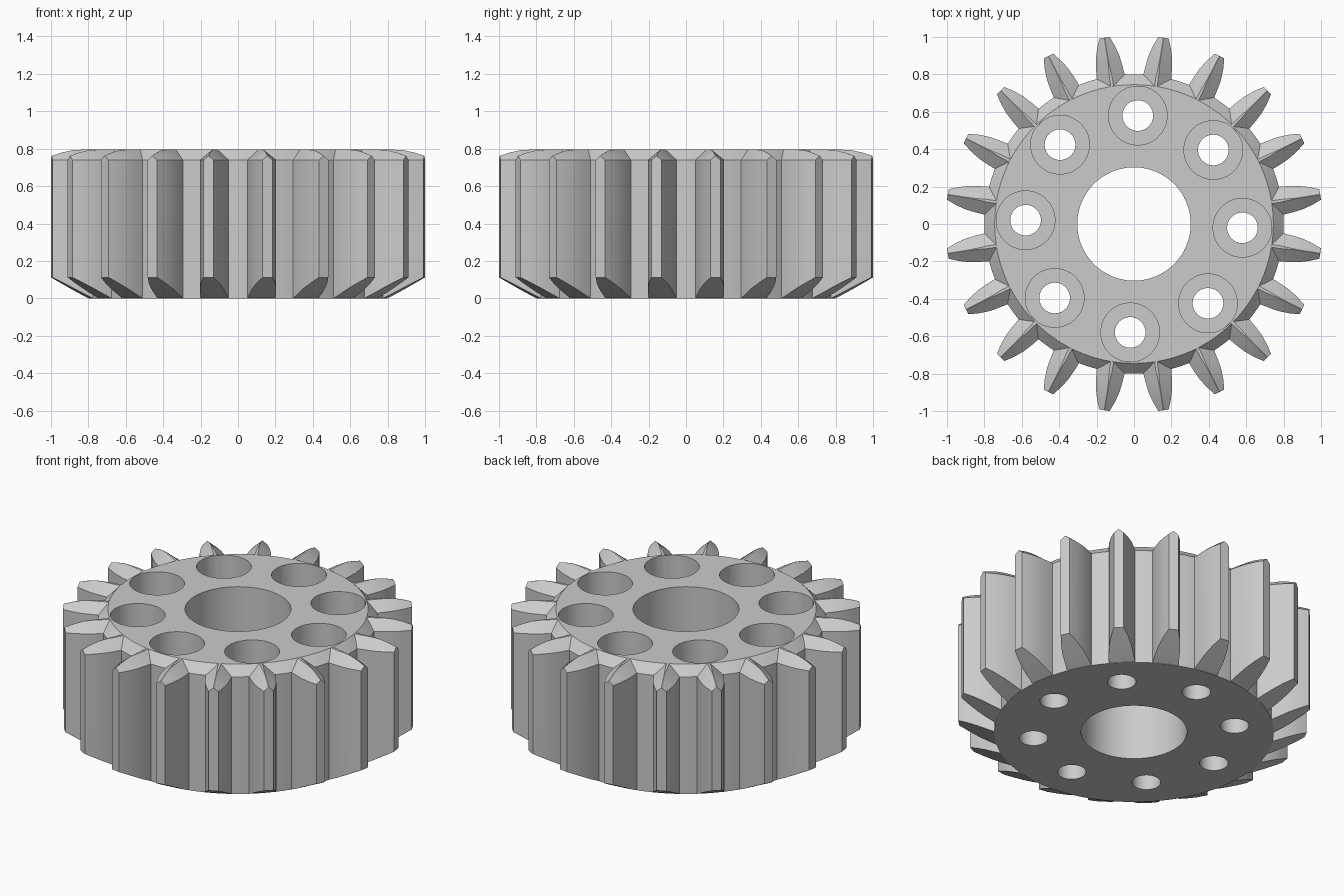
import bpy, bmesh
from math import sin, cos, pi, radians

if "Cube" in bpy.data.objects:
    bpy.data.objects.remove(bpy.data.objects["Cube"], do_unlink=True)

TEETH, HOLES = 20, 8
HEIGHT, SHOULDER = 0.795, 0.74   # top face, lower edge of the top chamfer
ROOT, TIP = 0.8, 1.008           # root and tip radius

steel = bpy.data.materials.new("plain grey")
steel.use_nodes = True
steel.diffuse_color = (0.6, 0.6, 0.6, 1)
steel.node_tree.nodes["Principled BSDF"].inputs["Base Color"].default_value = (0.6, 0.6, 0.6, 1)


def lathe(bm, profile, steps, cx=0, cy=0):
    """Revolve a closed (radius, z) profile; radius 0 makes a pole."""
    rings = []
    for r, z in profile:
        if r == 0:
            rings.append([bm.verts.new((cx, cy, z))] * steps)
        else:
            rings.append([bm.verts.new((cx + r * cos(2 * pi * i / steps),
                                        cy + r * sin(2 * pi * i / steps), z)) for i in range(steps)])
    for a, b in zip(rings, rings[1:] + rings[:1]):
        for i in range(steps):
            j = (i + 1) % steps
            corners = list(dict.fromkeys((a[i], a[j], b[j], b[i])))
            if len(corners) > 2:
                bm.faces.new(corners)


def make_object(name, bm):
    bmesh.ops.recalc_face_normals(bm, faces=bm.faces)
    mesh = bpy.data.meshes.new(name)
    bm.to_mesh(mesh)
    bm.free()
    mesh.materials.append(steel)
    obj = bpy.data.objects.new(name, mesh)
    bpy.context.collection.objects.link(obj)
    return obj


def smooth(obj):
    bpy.ops.object.select_all(action='DESELECT')
    obj.select_set(True)
    bpy.context.view_layer.objects.active = obj
    bpy.ops.object.shade_smooth_by_angle(angle=radians(25))


# Hub disc with a central bore and chamfered upper rim
bm = bmesh.new()
lathe(bm, [(0.303, 0), (ROOT, 0), (ROOT, SHOULDER), (0.745, HEIGHT), (0.303, HEIGHT)], 120)
hub = make_object("gear_hub", bm)

# Ring of stepped bolt holes
bm = bmesh.new()
for k in range(HOLES):
    a = radians(-2) + 2 * pi * k / HOLES
    lathe(bm, [(0, -0.1), (0.082, -0.1), (0.082, 0.25), (0.157, 0.25), (0.157, 0.9), (0, 0.9)],
          48, 0.58 * cos(a), 0.58 * sin(a))
cutter = make_object("bolt_hole_cutter", bm)
cutter.hide_render = True
cut = hub.modifiers.new("bolt holes", 'BOOLEAN')
cut.operation, cut.solver, cut.object = 'DIFFERENCE', 'EXACT', cutter
bpy.context.view_layer.objects.active = hub
bpy.ops.object.modifier_apply(modifier=cut.name)
bpy.data.objects.remove(cutter, do_unlink=True)
smooth(hub)

# Teeth: curved flanks, ridged top, sloping underside
STATIONS = [(0.735, 0.076), (0.8, 0.075), (0.85, 0.071), (0.9, 0.064), (0.955, 0.049), (TIP, 0.028)]


def tooth_section(r, half):
    rise = (HEIGHT - SHOULDER) * min(1, half / 0.068)
    flat = max(0.001, half - 0.068)
    low = max(0.002, 0.112 * (r - ROOT) / (TIP - ROOT))
    top = SHOULDER + rise - 0.0005
    return [(-half, low), (-half, SHOULDER), (-flat, top), (flat, top), (half, SHOULDER), (half, low)]


bm = bmesh.new()
for k in range(TEETH):
    a = 2 * pi * (k + 0.5) / TEETH
    loops = [[bm.verts.new((r * cos(a) - t * sin(a), r * sin(a) + t * cos(a), z))
              for t, z in tooth_section(r, half)] for r, half in STATIONS]
    for p, q in zip(loops, loops[1:]):
        for i in range(6):
            j = (i + 1) % 6
            bm.faces.new((p[i], p[j], q[j], q[i]))
    bm.faces.new(loops[0])
    bm.faces.new(loops[-1])
smooth(make_object("gear_teeth", bm))
